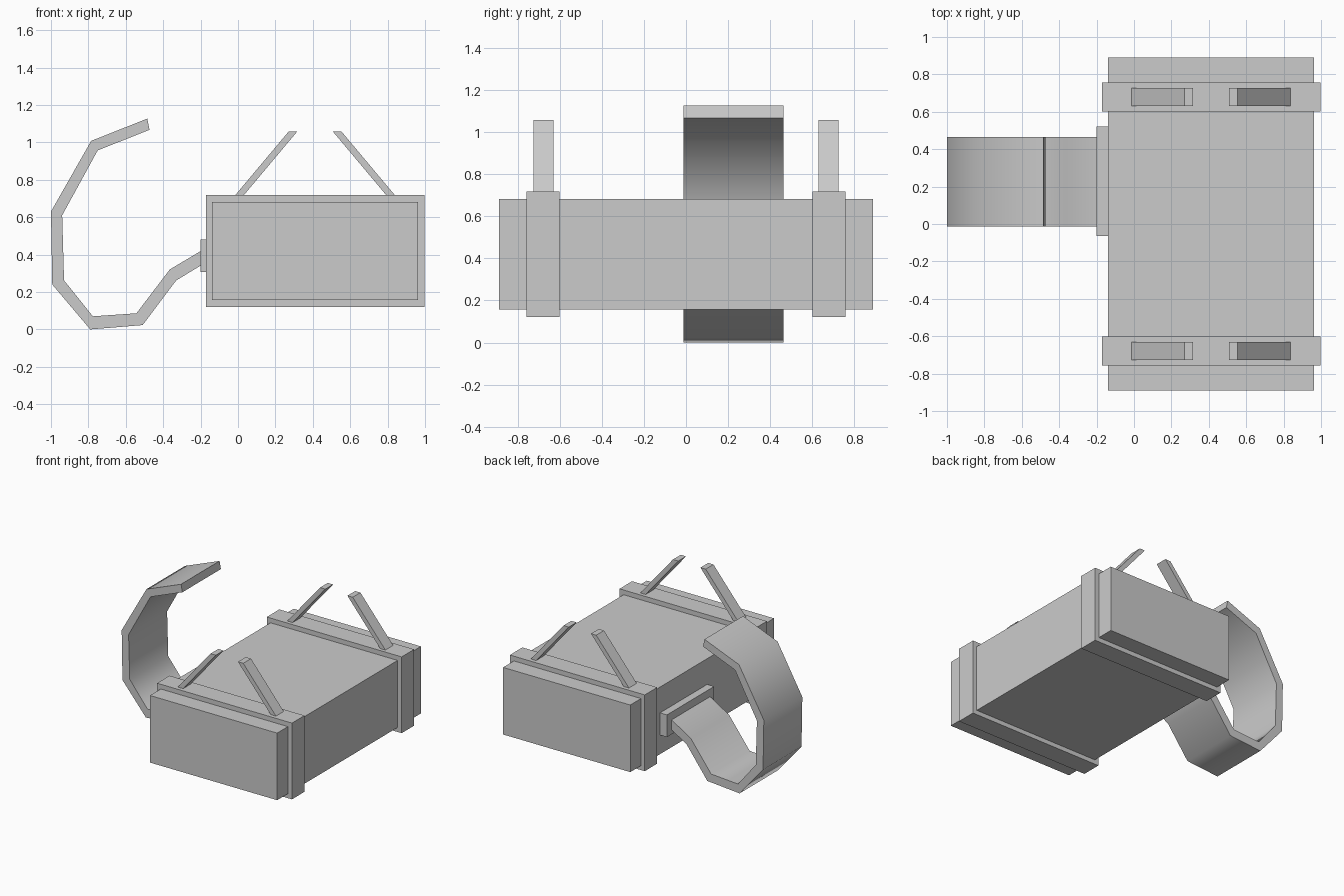
import bpy, bmesh, math

if "Cube" in bpy.data.objects:
    bpy.data.objects.remove(bpy.data.objects["Cube"])


def prism(name, profile, y0, y1):
    """Extrude an x-z profile along y."""
    bm = bmesh.new()
    face = bm.faces.new([bm.verts.new((x, y0, z)) for x, z in profile])
    new = bmesh.ops.extrude_face_region(bm, geom=[face])["geom"]
    moved = [v for v in new if isinstance(v, bmesh.types.BMVert)]
    bmesh.ops.translate(bm, verts=moved, vec=(0, y1 - y0, 0))
    bmesh.ops.recalc_face_normals(bm, faces=bm.faces)
    mesh = bpy.data.meshes.new(name)
    bm.to_mesh(mesh)
    bm.free()
    obj = bpy.data.objects.new(name, mesh)
    bpy.context.collection.objects.link(obj)
    return obj


def box(name, x0, x1, y0, y1, z0, z1):
    return prism(name, [(x0, z0), (x1, z0), (x1, z1), (x0, z1)], y0, y1)


# Main case and the mounting plate on its side
box("case", -0.14, 0.963, -0.89, 0.89, 0.156, 0.682)
box("mount_plate", -0.20, -0.135, -0.063, 0.522, 0.306, 0.48)

# Bands around both ends, each with two leaning prongs
for side, s in (("front", -1), ("back", 1)):
    y0, y1 = sorted((s * 0.602, s * 0.757))
    box(side + "_band", -0.172, 0.998, y0, y1, 0.121, 0.719)
    y0, y1 = sorted((s * 0.63, s * 0.726))
    for tag, bottom, top in (("left", -0.017, 0.27), ("right", 0.795, 0.508)):
        prism(f"{side}_{tag}_prong",
              [(bottom, 0.715), (bottom + 0.046, 0.715),
               (top + 0.046, 1.057), (top, 1.057)], y0, y1)

# Curled strip: inner edge out, outer edge back
inner = [(-0.198, 0.42), (-0.365, 0.32), (-0.543, 0.086), (-0.776, 0.07),
         (-0.93, 0.262), (-0.94, 0.61), (-0.75, 0.957), (-0.473, 1.067)]
outer = [(-0.198, 0.342), (-0.33, 0.262), (-0.51, 0.023), (-0.79, 0.0),
         (-0.993, 0.24), (-1.0, 0.63), (-0.785, 1.008), (-0.485, 1.127)]
strip = prism("curled_strip", inner + outer[::-1], -0.013, 0.464)
bpy.context.view_layer.objects.active = strip
strip.select_set(True)
bpy.ops.object.shade_smooth_by_angle(angle=math.radians(60))
